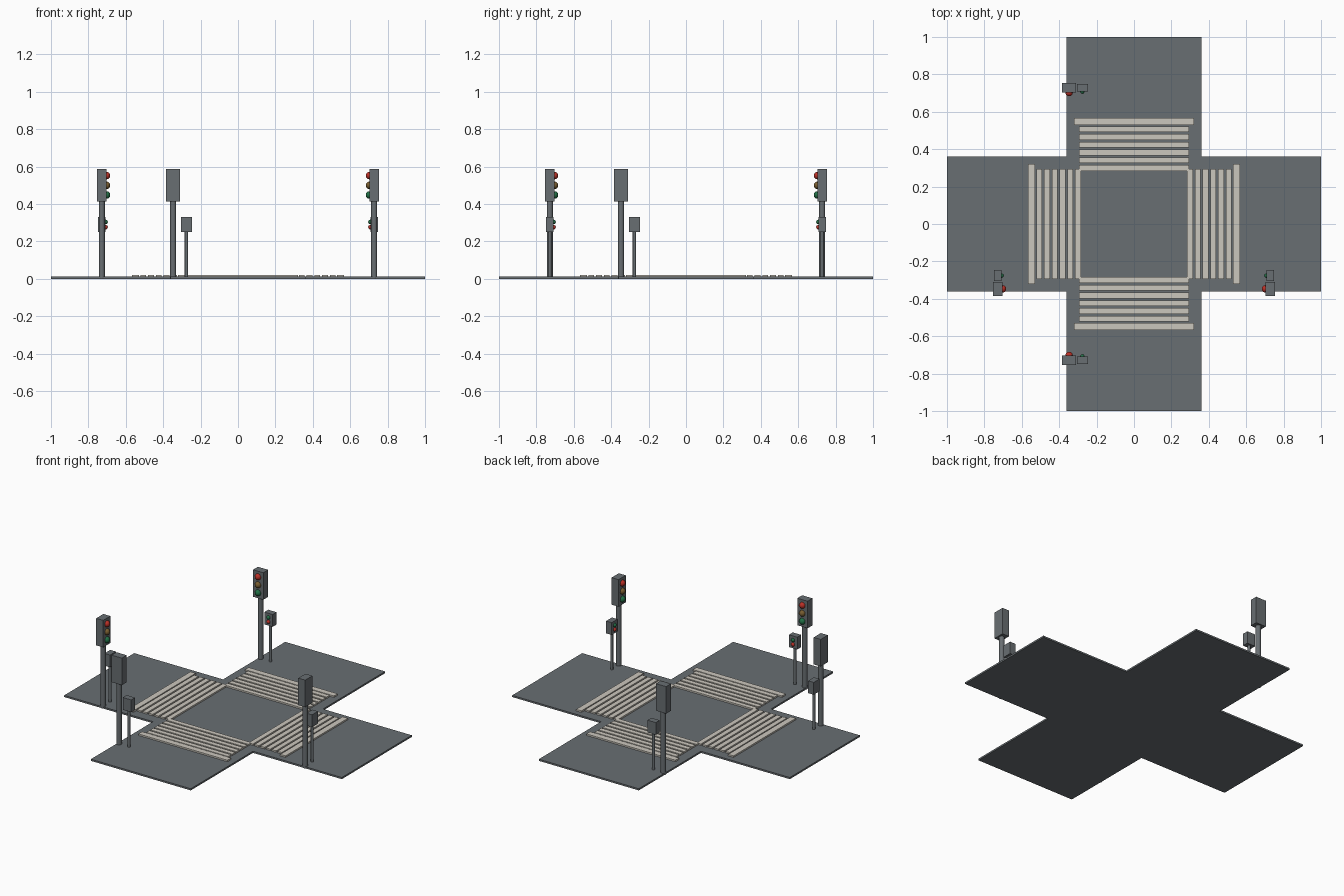
import bpy
import bmesh
from mathutils import Vector

cube = bpy.data.objects.get("Cube")
if cube:
    bpy.data.objects.remove(cube, do_unlink=True)


def material(name, rgb):
    m = bpy.data.materials.new(name)
    m.use_nodes = True
    col = (*rgb, 1)
    m.diffuse_color = col
    m.node_tree.nodes["Principled BSDF"].inputs["Base Color"].default_value = col
    return m


GREY = material("asphalt grey", (0.14, 0.157, 0.168))
CREAM = material("marking cream", (0.60, 0.57, 0.51))
RED = material("signal red", (0.50, 0.03, 0.02))
AMBER = material("signal amber", (0.19, 0.11, 0.03))
GREEN = material("signal green", (0.015, 0.16, 0.06))

ROAD_TOP = 0.011


def finish(bm, name, mat, smooth=False):
    bmesh.ops.recalc_face_normals(bm, faces=bm.faces)
    mesh = bpy.data.meshes.new(name)
    bm.to_mesh(mesh)
    bm.free()
    mesh.materials.append(mat)
    obj = bpy.data.objects.new(name, mesh)
    bpy.context.collection.objects.link(obj)
    if smooth:
        bpy.ops.object.select_all(action="DESELECT")
        obj.select_set(True)
        bpy.context.view_layer.objects.active = obj
        bpy.ops.object.shade_smooth_by_angle()
    return obj


def add_box(bm, centre, size):
    verts = bmesh.ops.create_cube(bm, size=1)["verts"]
    bmesh.ops.scale(bm, vec=size, verts=verts)
    bmesh.ops.translate(bm, vec=centre, verts=verts)


def box(name, centre, size, mat):
    bm = bmesh.new()
    add_box(bm, centre, size)
    return finish(bm, name, mat)


def pole(name, x, y, radius, top):
    bm = bmesh.new()
    bmesh.ops.create_cone(bm, cap_ends=True, segments=16, radius1=radius,
                          radius2=radius, depth=top)
    bmesh.ops.translate(bm, vec=(x, y, top / 2), verts=bm.verts)
    finish(bm, name, GREY, True)


def lamp(name, centre, radius, mat):
    bm = bmesh.new()
    bmesh.ops.create_uvsphere(bm, u_segments=16, v_segments=10, radius=radius)
    bmesh.ops.translate(bm, vec=centre, verts=bm.verts)
    finish(bm, name, mat, True)


# Cross-shaped road slab
w = 0.36
quarter = [(w, -1), (w, -w), (1, -w)]
outline = []
for turn in range(4):
    outline += quarter
    quarter = [(-y, x) for x, y in quarter]
bm = bmesh.new()
base = bm.faces.new([bm.verts.new((x, y, 0)) for x, y in outline])
top = bmesh.ops.extrude_face_region(bm, geom=[base])["geom"]
bmesh.ops.translate(bm, vec=(0, 0, ROAD_TOP),
                    verts=[v for v in top if isinstance(v, bmesh.types.BMVert)])
finish(bm, "road", GREY)


# Maps local (lateral, outward) axes to the world for each arm
def arm_map(swap, sign):
    def to_world(lateral, outward, z):
        return Vector((outward * sign, lateral, z) if swap else (lateral, outward * sign, z))
    return to_world


ARMS = {"front": arm_map(False, -1), "back": arm_map(False, 1),
        "right": arm_map(True, -1), "left": arm_map(True, 1)}


def arm_size(place, lateral, outward, z):
    return [abs(c) for c in place(lateral, outward, z)]


for arm, place in ARMS.items():
    # Crosswalk stripes and stop line
    bm = bmesh.new()
    mid = ROAD_TOP + 0.005
    for i in range(6):
        add_box(bm, place(0, 0.299 + i * 0.0415, mid), arm_size(place, 0.59, 0.031, 0.01))
    finish(bm, arm + "_crosswalk", CREAM)
    box(arm + "_stop_line", place(0, 0.548, mid), arm_size(place, 0.642, 0.038, 0.01), CREAM)

    # Vehicle signal
    out, lat = 0.728, -0.347
    x, y, _ = place(lat, out, 0)
    pole(arm + "_vehicle_pole", x, y, 0.0165, 0.42)
    box(arm + "_vehicle_housing", place(lat, out, 0.5), arm_size(place, 0.074, 0.05, 0.176), GREY)
    for label, z, mat in (("red", 0.552, RED), ("amber", 0.5, AMBER), ("green", 0.448, GREEN)):
        lamp(f"{arm}_vehicle_{label}_lamp", place(lat, out - 0.025, z), 0.02, mat)

    # Pedestrian signal
    lat = -0.276
    x, y, _ = place(lat, out, 0)
    pole(arm + "_pedestrian_pole", x, y, 0.009, 0.26)
    box(arm + "_pedestrian_housing", place(lat, out, 0.291), arm_size(place, 0.06, 0.04, 0.08), GREY)
    for label, z, mat in (("green", 0.304, GREEN), ("red", 0.276, RED)):
        lamp(f"{arm}_pedestrian_{label}_lamp", place(lat, out - 0.02, z), 0.012, mat)
